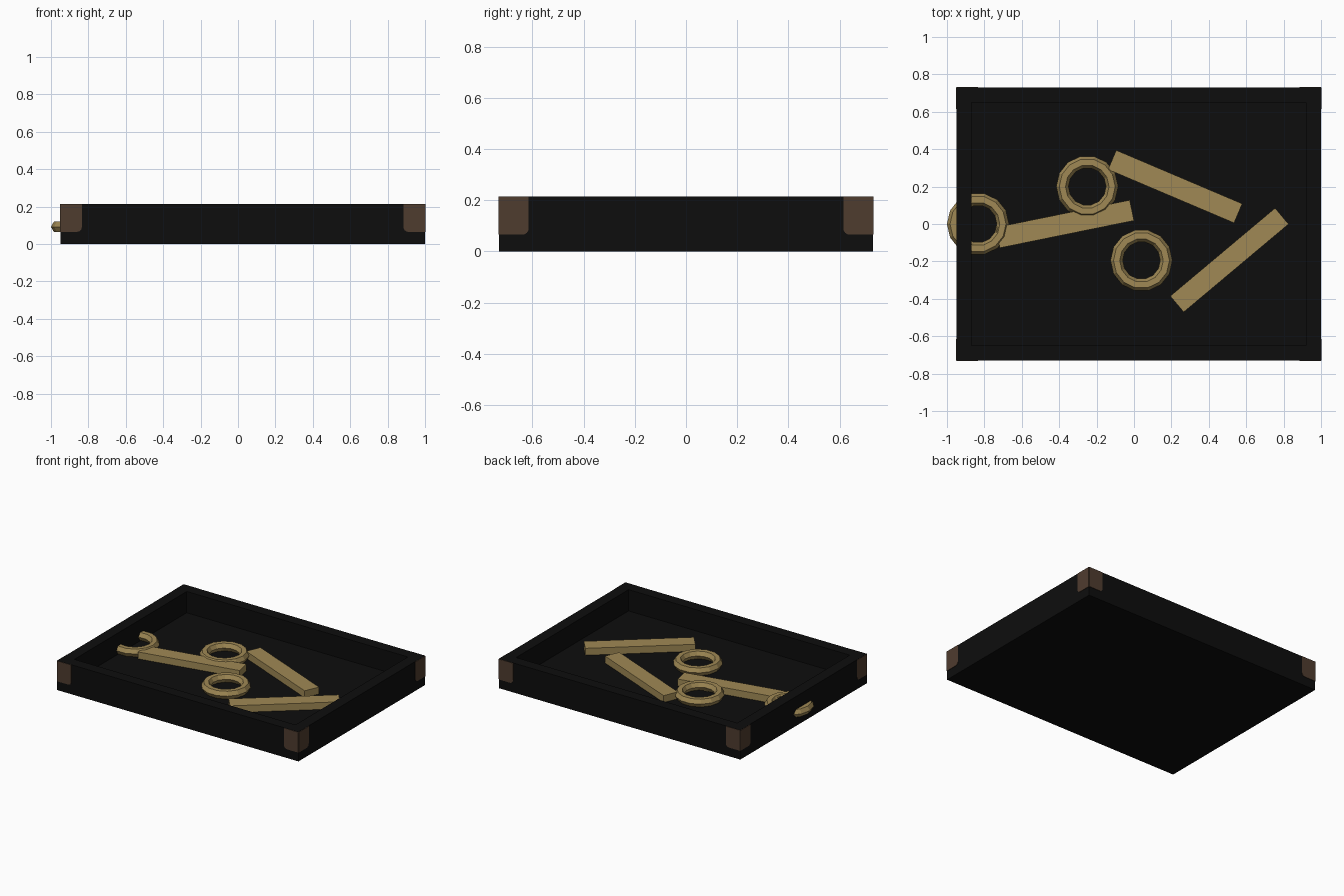
import bpy, bmesh, math
from mathutils import Matrix, Vector

cube = bpy.data.objects.get("Cube")
if cube:
    bpy.data.objects.remove(cube, do_unlink=True)


def material(name, rgb):
    m = bpy.data.materials.new(name)
    m.use_nodes = True
    m.diffuse_color = (*rgb, 1)
    m.node_tree.nodes["Principled BSDF"].inputs["Base Color"].default_value = (*rgb, 1)
    return m


BLACK = material("black", (0.004, 0.004, 0.004))
BRONZE = material("bronze", (0.35, 0.25, 0.09))
BROWN = material("dark brown", (0.078, 0.045, 0.028))


def add_object(name, bm, mat):
    bmesh.ops.recalc_face_normals(bm, faces=bm.faces)
    mesh = bpy.data.meshes.new(name)
    bm.to_mesh(mesh)
    bm.free()
    mesh.materials.append(mat)
    obj = bpy.data.objects.new(name, mesh)
    bpy.context.collection.objects.link(obj)
    return obj


def box(name, size, centre, mat, angle=0):
    bm = bmesh.new()
    place = (Matrix.Translation(centre) @ Matrix.Rotation(math.radians(angle), 4, "Z")
             @ Matrix.Diagonal((*size, 1)))
    bmesh.ops.create_cube(bm, size=1, matrix=place)
    return add_object(name, bm, mat)


def ring(name, centre, major=0.133, minor=0.033, sides=14):
    # Hexagonal section swept round a low-poly circle
    bm = bmesh.new()
    section = []
    for k in range(6):
        a = math.tau * k / 6
        section.append(bm.verts.new((major + minor * math.cos(a), 0, minor * math.sin(a))))
    edges = [bm.edges.new((section[k], section[(k + 1) % 6])) for k in range(6)]
    bmesh.ops.spin(bm, geom=section + edges, cent=(0, 0, 0), axis=(0, 0, 1),
                   angle=math.tau, steps=sides, use_merge=True)
    bmesh.ops.remove_doubles(bm, verts=bm.verts, dist=1e-4)
    bmesh.ops.translate(bm, verts=bm.verts, vec=centre)
    return add_object(name, bm, BRONZE)


# Tray: a block whose top is inset to form the rim, then sunk to the floor
X0, X1, Y, TOP, WALL, FLOOR = -0.95, 1.0, 0.73, 0.215, 0.115, 0.06
bm = bmesh.new()
bmesh.ops.create_cube(bm, size=1, matrix=Matrix.Translation(((X0 + X1) / 2, 0, TOP / 2))
                      @ Matrix.Diagonal((X1 - X0, 2 * Y, TOP, 1)))
bm.faces.ensure_lookup_table()
top = max(bm.faces, key=lambda f: f.calc_center_median().z)
bmesh.ops.inset_region(bm, faces=[top], thickness=WALL)
inner = bmesh.ops.extrude_face_region(bm, geom=[top])["geom"]
bmesh.ops.delete(bm, geom=[top], context="FACES")
bmesh.ops.translate(bm, verts=[v for v in inner if isinstance(v, bmesh.types.BMVert)],
                    vec=(0, 0, FLOOR - TOP))
add_object("tray", bm, BLACK)

# Corner guards: thin plates with one rounded lower corner, two per tray corner
PLATE, LOW, ROUND = 0.003, 0.065, 0.025


def guard(name, corner, along, outward):
    outline = [(0, TOP - 0.001), (0, LOW)]
    for k in range(5):
        a = math.pi / 2 * k / 4
        outline.append((WALL - ROUND + ROUND * math.sin(a), LOW + ROUND - ROUND * math.cos(a)))
    outline.append((WALL, TOP - 0.001))
    bm = bmesh.new()
    face = bm.faces.new([bm.verts.new(corner + along * u + Vector((0, 0, z))) for u, z in outline])
    new = bmesh.ops.extrude_face_region(bm, geom=[face])["geom"]
    bmesh.ops.translate(bm, verts=[v for v in new if isinstance(v, bmesh.types.BMVert)],
                        vec=outward * PLATE)
    add_object(name, bm, BROWN)


for x, sx, side in ((X0, -1, "right"), (X1, 1, "left")):
    for sy, end in ((-1, "front"), (1, "back")):
        corner = Vector((x, sy * Y, 0))
        ax, ay = Vector((sx, 0, 0)), Vector((0, sy, 0))
        guard(f"{end}_{side}_guard_end", corner, -ax, ay)
        guard(f"{end}_{side}_guard_side", corner, -ay, ax)

# Loose bars lying on the floor
for i, (x, y, angle) in enumerate(((0.22, 0.2, -23), (0.51, -0.193, 40), (-0.37, 0.0, 11.5))):
    box(f"bar_{i + 1}", (0.732, 0.112, 0.055), (x, y, 0.083), BRONZE, angle)

# Rings, one lodged through the right wall
for i, (x, y) in enumerate(((-0.25, 0.2), (0.04, -0.195), (-0.834, 0.0))):
    ring(f"ring_{i + 1}", (x, y, 0.092))
